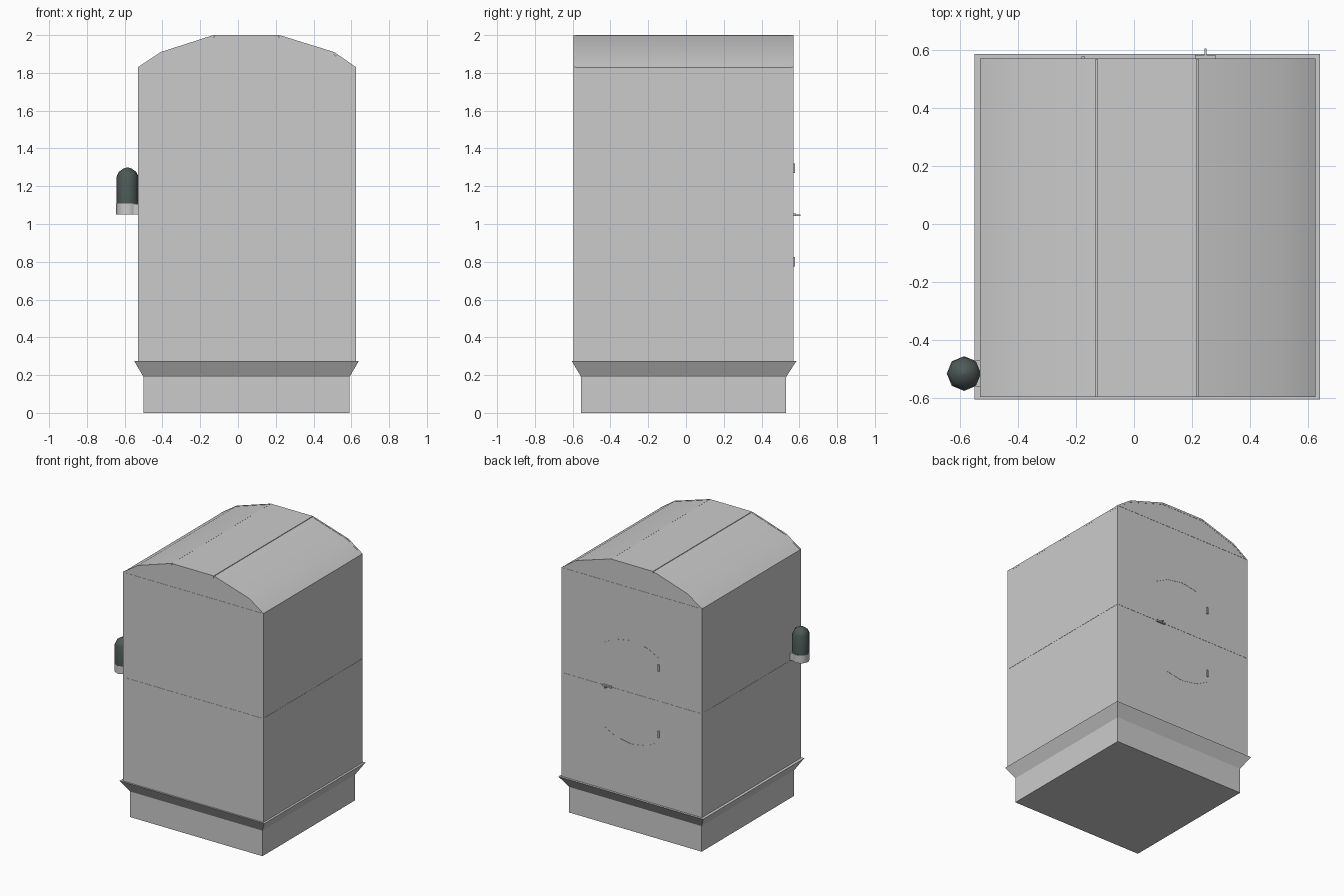
import bpy, bmesh, math

if "Cube" in bpy.data.objects:
    bpy.data.objects.remove(bpy.data.objects["Cube"])


def material(name, rgb):
    m = bpy.data.materials.new(name)
    m.diffuse_color = (*rgb, 1)
    m.use_nodes = True
    m.node_tree.nodes["Principled BSDF"].inputs["Base Color"].default_value = m.diffuse_color
    return m


GREY = material("light grey", (0.6, 0.6, 0.6))
DARK = material("dark green grey", (0.075, 0.10, 0.095))

# Body extents and seam sizes
X0, X1, Y0, Y1 = -0.53, 0.625, -0.595, 0.57
Z0, Z1, MID = 0.275, 1.83, 1.05
GAP, SKIN, POST = 0.003, 0.003, 0.012


def finish(name, bm, mat=GREY, smooth=None):
    bmesh.ops.recalc_face_normals(bm, faces=bm.faces)
    me = bpy.data.meshes.new(name)
    bm.to_mesh(me)
    bm.free()
    me.materials.append(mat)
    ob = bpy.data.objects.new(name, me)
    bpy.context.collection.objects.link(ob)
    if smooth:
        bpy.ops.object.select_all(action='DESELECT')
        ob.select_set(True)
        bpy.context.view_layer.objects.active = ob
        bpy.ops.object.shade_smooth_by_angle(angle=math.radians(smooth))
    return ob


def loft(name, rings, mat=GREY, smooth=None):
    """Closed solid through rings of equal point count."""
    bm = bmesh.new()
    vs = [[bm.verts.new(p) for p in r] for r in rings]
    n = len(vs[0])
    for a, b in zip(vs, vs[1:]):
        for i in range(n):
            j = (i + 1) % n
            bm.faces.new((a[i], a[j], b[j], b[i]))
    bm.faces.new(vs[0])
    bm.faces.new(vs[-1])
    return finish(name, bm, mat, smooth)


def rect(x0, x1, y0, y1, z):
    return [(x0, y0, z), (x1, y0, z), (x1, y1, z), (x0, y1, z)]


def box(name, x0, x1, y0, y1, z0, z1, mat=GREY):
    return loft(name, [rect(x0, x1, y0, y1, z) for z in (z0, z1)], mat)


def extrude_y(name, pts, y0, y1, smooth=None):
    return loft(name, [[(x, y, z) for x, z in pts] for y in (y0, y1)], GREY, smooth)


def disc(x, y, z, r):
    return [(x + r * math.cos(i * math.pi / 4), y + r * math.sin(i * math.pi / 4), z)
            for i in range(8)]


# Plinth and flared skirt
box("plinth", -0.50, 0.59, -0.555, 0.53, 0, 0.19)
loft("skirt", [rect(-0.50, 0.59, -0.555, 0.53, 0.19),
               rect(-0.55, 0.64, -0.605, 0.585, Z0)])

# Inner core, seen only through the panel seams
box("core", X0 + SKIN, X1 - SKIN, Y0 + SKIN, Y1 - SKIN, Z0, Z1)

# Corner posts
for x in (X0, X1 - POST):
    for y in (Y0, Y1 - POST):
        box("corner_post", x, x + POST, y, y + POST, Z0, Z1)

# Wall panels, split at mid height
IN = 0.0015
for z0, z1 in ((Z0, MID - GAP), (MID + GAP, Z1 - GAP)):
    box("front_panel", X0 + POST, X1 - POST, Y0 + IN, Y0 + 0.01, z0, z1)
    box("left_panel", X0 + IN, X0 + 0.01, Y0 + POST, Y1 - POST, z0, z1)
    box("right_panel", X1 - 0.01, X1 - IN, Y0 + POST, Y1 - POST, z0, z1)
    for name, x0, x1 in (("back_panel", X0 + POST, -0.175 - GAP),
                         ("door_panel", -0.175 + GAP, 0.27 - GAP),
                         ("back_panel", 0.27 + GAP, X1 - POST)):
        box(name, x0, x1, Y1 - 0.01, Y1 - IN, z0, z1)

# Gable ends under the curved roof
ROOF = [(X0, 1.83), (-0.41, 1.91), (-0.13, 2.0), (0.22, 2.0), (0.51, 1.91), (X1, 1.83)]
LOW = [(x * 0.99, z - (0.012 if z > 1.84 else 0)) for x, z in ROOF]
extrude_y("gable", LOW, Y0 + IN, Y1 - IN)


def under(pts, d):
    return [(x, z - d) for x, z in pts]


# Roof: two curved side sheets with raised end rims and a flat middle sheet
for side in (ROOF[:3], ROOF[3:]):
    outer = under(side, 0.002)
    if side is not None:
        extrude_y("roof_side_sheet", outer + under(side, 0.014)[::-1],
                  Y0 + POST, Y1 - POST, 40)
    for y in (Y0, Y1 - POST):
        extrude_y("roof_rim", side + under(side, 0.014)[::-1], y, y + POST, 40)
box("roof_top_sheet", -0.13 + GAP, 0.22 - GAP, Y0, Y1, 1.985, 2.0)

# Curved trim lines on the door, above and below the middle
for sign in (1, -1):
    arc = [math.radians(a) for a in (55, 70, 90, 110, 125)]
    pts = [(0.05 + r * math.cos(a), MID + sign * r * math.sin(a))
           for r, seq in ((0.388, arc), (0.382, arc[::-1])) for a in seq]
    extrude_y("door_trim", pts, Y1 - 0.006, Y1)

# Door hinges and handle
for z in (0.775, 1.27):
    box("hinge", -0.18, -0.168, Y1 - 0.005, Y1 + 0.007, z, z + 0.05)
box("handle_plate", 0.21, 0.28, Y1 - 0.005, Y1 + 0.012, 1.043, 1.055)
box("handle_pin", 0.242, 0.25, Y1, 0.605, 1.043, 1.051)

# Side lamp: bracket, pale collar and dark domed cover
LX, LY, R = -0.585, -0.515, 0.06
box("lamp_bracket", LX, X0 + 0.005, -0.562, -0.468, 1.05, 1.105)
loft("lamp_collar", [disc(LX, LY, z, R) for z in (1.05, 1.108)], GREY, 50)
loft("lamp_cover", [disc(LX, LY, z, r) for z, r in
                    ((1.108, 0.058), (1.25, 0.058), (1.275, 0.047),
                     (1.293, 0.022), (1.30, 0.003))], DARK, 50)
